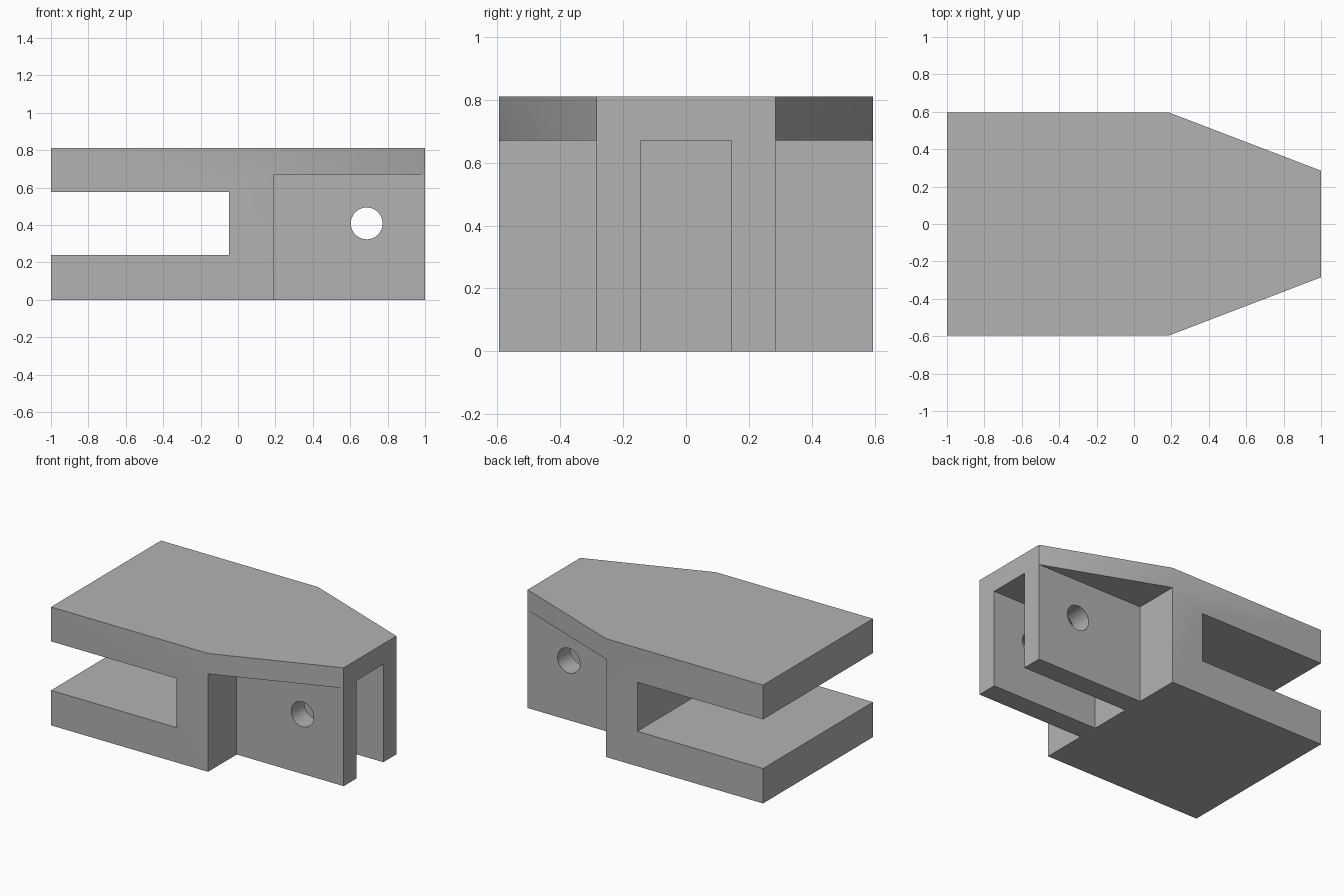
import bpy
import bmesh
import math

default_cube = bpy.data.objects.get("Cube")
if default_cube:
    bpy.data.objects.remove(default_cube, do_unlink=True)

# Main dimensions
HALF_LENGTH, HALF_WIDTH, HEIGHT = 1.0, 0.595, 0.81
SHOULDER_X = 0.19       # where the taper and the fork begin
NOSE_HALF = 0.285       # outer half width of the fork
GAP_HALF = 0.144        # half width of the gap in the fork
CAP_Z = 0.67            # underside of the tapered cap
OVER = 0.3              # how far cutters reach past the body

grey = bpy.data.materials.new("plain grey")
grey.use_nodes = True
colour = (0.448, 0.448, 0.448, 1.0)
grey.diffuse_color = colour
grey.node_tree.nodes["Principled BSDF"].inputs["Base Color"].default_value = colour


def prism(name, outline, low, high, along_y=False):
    """Extrude an outline upward, or along y when it is given in x and z."""
    def place(a, b, h):
        return (a, h, b) if along_y else (a, b, h)

    bm = bmesh.new()
    bottom = [bm.verts.new(place(a, b, low)) for a, b in outline]
    top = [bm.verts.new(place(a, b, high)) for a, b in outline]
    bm.faces.new(bottom)
    bm.faces.new(top)
    for i in range(len(outline)):
        j = (i + 1) % len(outline)
        bm.faces.new((bottom[i], bottom[j], top[j], top[i]))
    bmesh.ops.recalc_face_normals(bm, faces=bm.faces)
    mesh = bpy.data.meshes.new(name)
    bm.to_mesh(mesh)
    bm.free()
    mesh.materials.append(grey)
    obj = bpy.data.objects.new(name, mesh)
    bpy.context.collection.objects.link(obj)
    return obj


def rectangle(a0, a1, b0, b1):
    return [(a0, b0), (a1, b0), (a1, b1), (a0, b1)]


# Solid block with a tapered nose
body = prism("clevis_body", [
    (-HALF_LENGTH, -HALF_WIDTH), (SHOULDER_X, -HALF_WIDTH),
    (HALF_LENGTH, -NOSE_HALF), (HALF_LENGTH, NOSE_HALF),
    (SHOULDER_X, HALF_WIDTH), (-HALF_LENGTH, HALF_WIDTH)], 0, HEIGHT)

far_x = HALF_LENGTH + OVER
far_y = HALF_WIDTH + OVER
cutters = []

# Horizontal slot between the two jaws
cutters.append(prism("jaw_slot_cutter", rectangle(-far_x, -0.048, 0.239, 0.575),
                     -far_y, far_y, along_y=True))

# Recesses under the cap on both sides of the fork
for side, y0, y1 in (("right", -far_y, -NOSE_HALF), ("left", NOSE_HALF, far_y)):
    cutters.append(prism(side + "_recess_cutter",
                         rectangle(SHOULDER_X, far_x, y0, y1), -OVER, CAP_Z))

# Gap between the fork cheeks
cutters.append(prism("fork_gap_cutter",
                     rectangle(SHOULDER_X, far_x, -GAP_HALF, GAP_HALF), -OVER, CAP_Z))

# Pin hole through both cheeks
SIDES = 48
circle = [(0.688 + 0.085 * math.cos(math.tau * i / SIDES),
           0.408 + 0.085 * math.sin(math.tau * i / SIDES)) for i in range(SIDES)]
cutters.append(prism("pin_hole_cutter", circle, -far_y, far_y, along_y=True))

bpy.ops.object.select_all(action="DESELECT")
bpy.context.view_layer.objects.active = body
body.select_set(True)
for cutter in cutters:
    cutter.hide_render = True
    cut = body.modifiers.new(cutter.name, "BOOLEAN")
    cut.operation = "DIFFERENCE"
    cut.solver = "EXACT"
    cut.object = cutter
    bpy.ops.object.modifier_apply(modifier=cut.name)
    bpy.data.objects.remove(cutter, do_unlink=True)

bpy.ops.object.shade_smooth_by_angle(angle=math.radians(30))
